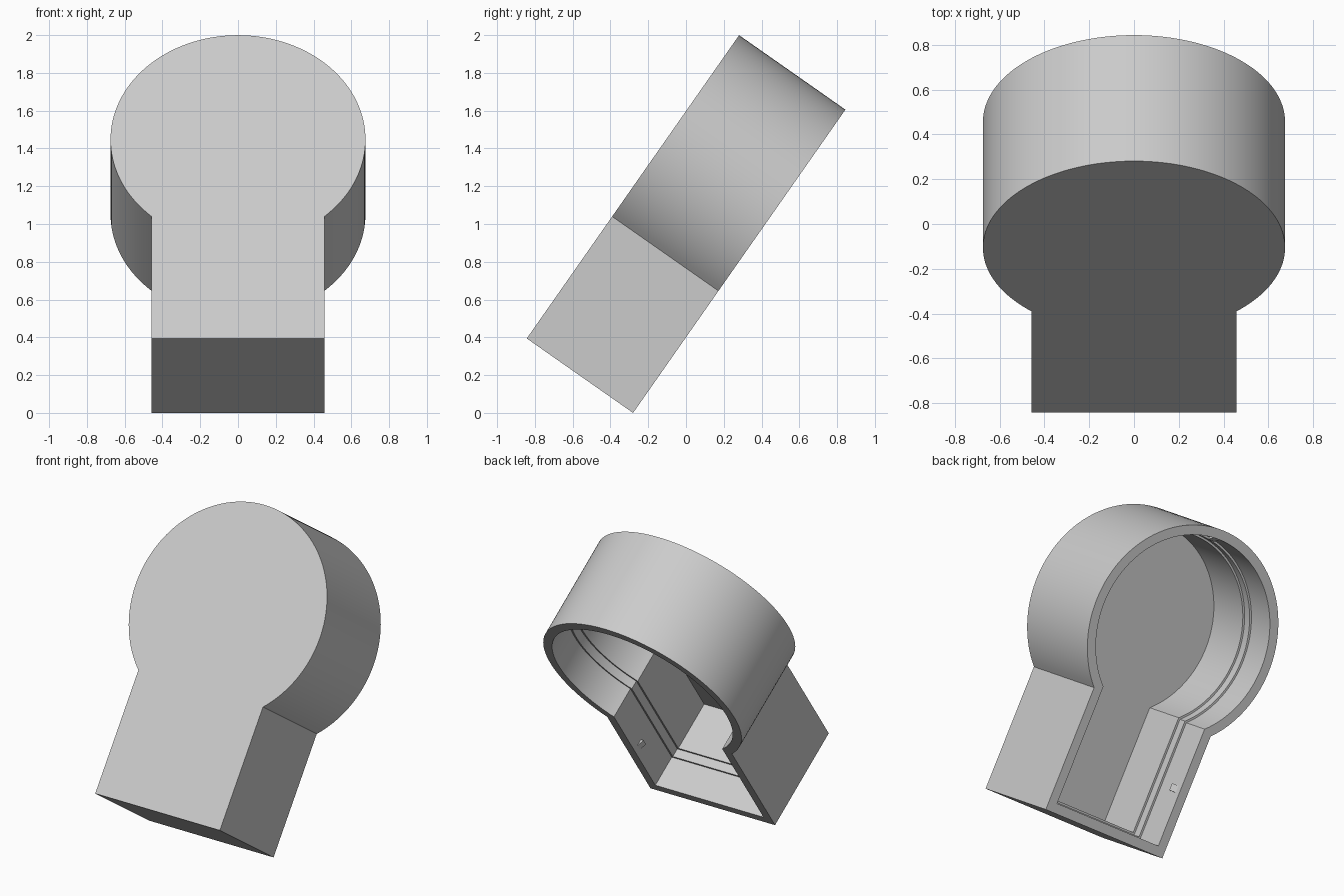
import bpy, bmesh, math
from mathutils import Matrix, Vector

cube = bpy.data.objects.get("Cube")
if cube:
    bpy.data.objects.remove(cube, do_unlink=True)

# Overall sizes, measured in the plane of the tilted case
DEPTH, LENGTH, RADIUS, HALF = 0.687, 1.96, 0.675, 0.457
CENTRE = LENGTH - RADIUS
TILT = math.radians(55)
SEGMENTS = 96

# Local axes: x across, y along the case, z from closed face to open back
along = Vector((0, math.cos(TILT), math.sin(TILT)))
back = Vector((0, math.sin(TILT), -math.cos(TILT)))
frame = Matrix((Vector((-1, 0, 0)), along, back)).transposed().to_4x4()
frame.translation = Vector((0, -0.843, DEPTH * math.cos(TILT)))

grey = bpy.data.materials.new("plain grey")
grey.use_nodes = True
colour = (0.6, 0.6, 0.6, 1)
grey.diffuse_color = colour
grey.node_tree.nodes["Principled BSDF"].inputs["Base Color"].default_value = colour


def make_object(name, bm):
    bm.transform(frame)
    bmesh.ops.recalc_face_normals(bm, faces=bm.faces)
    mesh = bpy.data.meshes.new(name)
    bm.to_mesh(mesh)
    bm.free()
    mesh.materials.append(grey)
    obj = bpy.data.objects.new(name, mesh)
    bpy.context.collection.objects.link(obj)
    return obj


def keyhole(inset):
    """Round head on a straight neck, shrunk evenly by the inset."""
    r, w = RADIUS - inset, HALF - inset
    start = -math.acos(-math.sqrt(r * r - w * w) / r)
    points = [(-w, inset), (w, inset)]
    for i in range(SEGMENTS + 1):
        a = -start - 2 * -start * i / SEGMENTS
        points.append((r * math.sin(a), CENTRE + r * math.cos(a)))
    return points


# Case: outer wall, open rim, two stepped ledges and a recessed floor
steps = [(0, 0), (0, DEPTH), (0.06, DEPTH), (0.06, 0.477), (0.073, 0.477),
         (0.073, 0.42), (0.086, 0.42), (0.086, 0.09)]
bm = bmesh.new()
rings = [[bm.verts.new((x, y, z)) for x, y in keyhole(inset)] for inset, z in steps]
for a, b in zip(rings, rings[1:]):
    for i in range(len(a)):
        j = (i + 1) % len(a)
        bm.faces.new((a[i], a[j], b[j], b[i]))
bm.faces.new(rings[0])
bm.faces.new(rings[-1])
case = make_object("case_shell", bm)
bpy.context.view_layer.objects.active = case
case.select_set(True)
bpy.ops.object.shade_smooth_by_angle(angle=math.radians(30))


# Snap clips: small wedges on the inside of the rim
def clip(name, position, turn):
    bm = bmesh.new()
    bmesh.ops.create_cube(bm, size=1, matrix=Matrix.Diagonal((0.03, 0.045, 0.045, 1)))
    for v in bm.verts:
        if v.co.x < 0 and v.co.z > 0:
            v.co.x += 0.02
    bm.transform(Matrix.Translation(position) @ Matrix.Rotation(turn, 4, "Z"))
    make_object(name, bm)


reach = HALF - 0.065
clip("right_clip", (reach, 0.42, DEPTH - 0.06), 0)
clip("left_clip", (-reach, 0.42, DEPTH - 0.06), math.pi)
clip("top_clip", (0, LENGTH - 0.065, DEPTH - 0.07), math.pi / 2)
